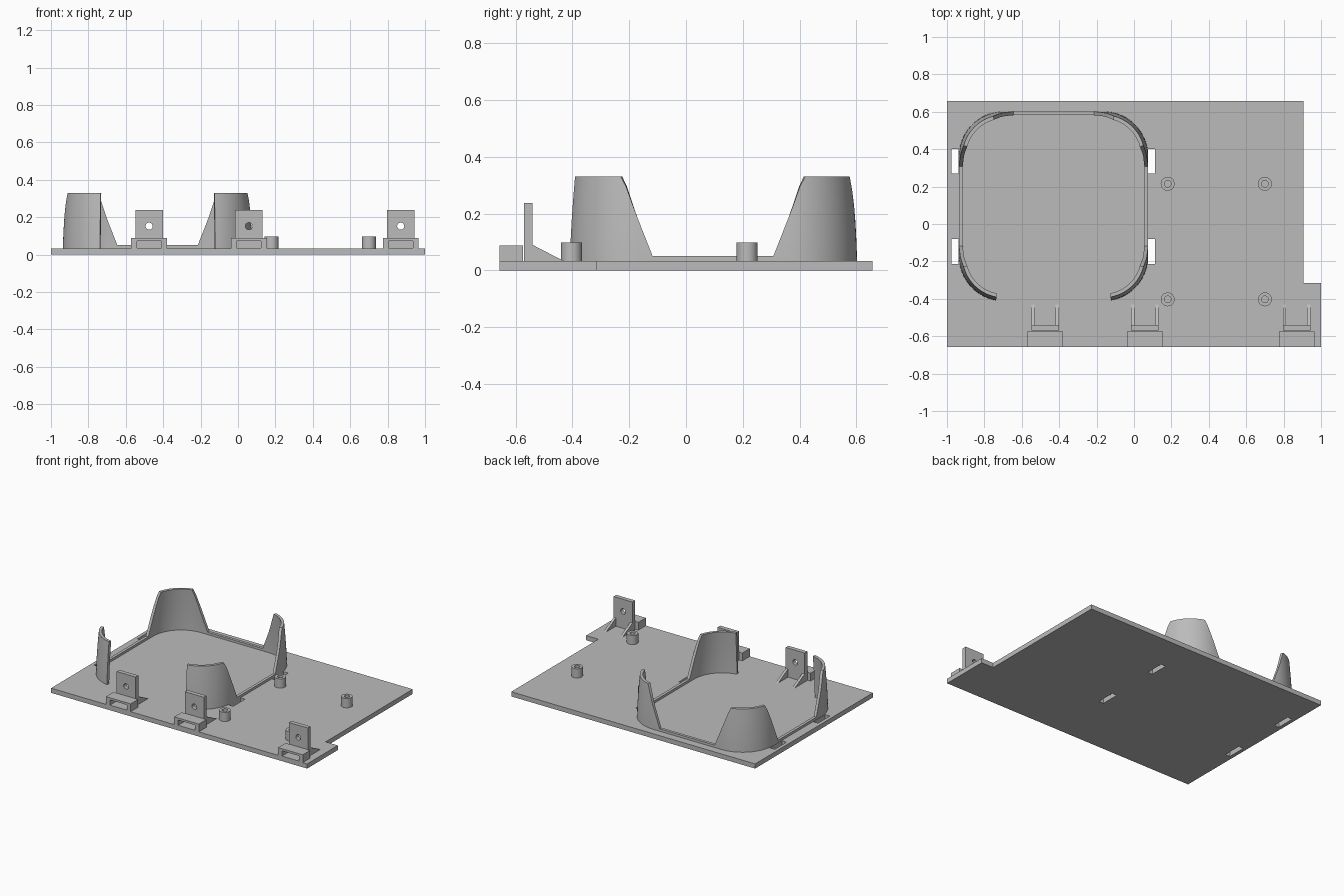
import bpy, bmesh, math
from mathutils import Vector

if "Cube" in bpy.data.objects:
    bpy.data.objects.remove(bpy.data.objects["Cube"])

grey = bpy.data.materials.new("plain grey")
grey.use_nodes = True
COLOUR = (0.5, 0.5, 0.5, 1)
grey.diffuse_color = COLOUR
grey.node_tree.nodes["Principled BSDF"].inputs["Base Color"].default_value = COLOUR

FLOOR = 0.033  # top of the base plate


def finish(name, bm):
    bmesh.ops.recalc_face_normals(bm, faces=bm.faces)
    mesh = bpy.data.meshes.new(name)
    bm.to_mesh(mesh)
    bm.free()
    mesh.materials.append(grey)
    obj = bpy.data.objects.new(name, mesh)
    bpy.context.collection.objects.link(obj)
    return obj


def extrude(name, points, offset):
    """Extrude a closed flat outline along a vector."""
    bm = bmesh.new()
    face = bm.faces.new([bm.verts.new(p) for p in points])
    new = bmesh.ops.extrude_face_region(bm, geom=[face])["geom"]
    verts = [g for g in new if isinstance(g, bmesh.types.BMVert)]
    bmesh.ops.translate(bm, verts=verts, vec=offset)
    return finish(name, bm)


def box(name, x0, x1, y0, y1, z0, z1):
    outline = [(x0, y0, z0), (x1, y0, z0), (x1, y1, z0), (x0, y1, z0)]
    return extrude(name, outline, (0, 0, z1 - z0))


def circle(radius, count=32):
    return [(radius * math.cos(math.tau * i / count),
             radius * math.sin(math.tau * i / count)) for i in range(count)]


def cut(target, cutter):
    """Subtract the cutter, then discard it."""
    mod = target.modifiers.new("cut", 'BOOLEAN')
    mod.operation = 'DIFFERENCE'
    mod.solver = 'EXACT'
    mod.object = cutter
    select(target)
    bpy.ops.object.modifier_apply(modifier=mod.name)
    bpy.data.objects.remove(cutter)


def select(obj):
    bpy.ops.object.select_all(action='DESELECT')
    obj.select_set(True)
    bpy.context.view_layer.objects.active = obj


def smooth(obj):
    select(obj)
    bpy.ops.object.shade_smooth_by_angle(angle=math.radians(30))


# Base plate with a narrower rear part and four slots
outline = [(-1, -0.657), (1, -0.657), (1, -0.315), (0.905, -0.315), (0.905, 0.657), (-1, 0.657)]
plate = extrude("base_plate", [(x, y, 0) for x, y in outline], (0, 0, FLOOR))
for x in (-0.975, 0.075):
    for y in (-0.213, 0.27):
        cut(plate, box("slot_cutter", x, x + 0.037, y, y + 0.132, -0.1, 0.1))

# Cradle: an open rounded-square rail rising into four leaning corner walls
CX, CY, HALF_X, HALF_Y, RADIUS = -0.43, 0.095, 0.506, 0.507, 0.24
LOW, HIGH, THICK, STEPS = 0.05, 0.33, 0.02, 6


def clamp(v):
    return max(0, min(1, v))


def cradle_path():
    """Half of the path, from the middle of the back round to the front end."""
    path = [(x, HALF_Y, 0, 1) for x in (0, 0.1, 0.215)]
    for sign in (1, -1):
        arc = []
        for i in range(19):
            a = math.radians(90 * i / 18)
            nx, ny = math.sin(a), math.cos(a)
            x = HALF_X - RADIUS + RADIUS * nx
            y = HALF_Y - RADIUS + RADIUS * ny
            if sign > 0 or x >= 0.288:
                arc.append((x, sign * y, nx, sign * ny))
        path += arc if sign > 0 else [(HALF_X, 0.2125, 1, 0), (HALF_X, -0.2125, 1, 0)] + arc[::-1]
    return path


def wall_top(x, y):
    t = clamp((abs(y) - 0.2125) / 0.11)
    if y > 0:
        t = min(t, clamp((abs(x) - 0.215) / 0.11))
    return LOW + (HIGH - LOW) * t


half = cradle_path()
path = [(-x, y, -nx, ny) for x, y, nx, ny in half[:0:-1]] + half
bm = bmesh.new()
rings = []
for x, y, nx, ny in path:
    top = wall_top(x, y)
    outer, inner = [], []
    for k in range(STEPS + 1):
        z = FLOOR + (top - FLOOR) * k / STEPS
        lean = 0.018 * ((z - FLOOR) / (HIGH - FLOOR)) ** 1.5
        for side, inset in ((outer, lean), (inner, lean + THICK)):
            side.append(bm.verts.new((CX + x - nx * inset, CY + y - ny * inset, z)))
    rings.append(outer + inner[::-1])
for a, b in zip(rings, rings[1:]):
    for i in range(len(a)):
        j = (i + 1) % len(a)
        bm.faces.new((a[i], a[j], b[j], b[i]))
for end in (rings[0], rings[-1]):
    bm.faces.new(end)
smooth(finish("cradle_wall", bm))

# Hollow mounting posts
for i, (x, y) in enumerate([(0.18, 0.215), (0.70, 0.215), (0.18, -0.403), (0.70, -0.403)]):
    post = extrude(f"mounting_post_{i + 1}",
                   [(x + u, y + v, FLOOR) for u, v in circle(0.037)], (0, 0, 0.065))
    hole = extrude("hole_cutter", [(x + u, y + v, FLOOR + 0.002) for u, v in circle(0.018)], (0, 0, 0.2))
    cut(post, hole)
    smooth(post)

# Front brackets: slotted block, drilled upright and two triangular ribs
for i, x in enumerate((-0.475, 0.058, 0.87)):
    n = i + 1
    block = box(f"bracket_block_{n}", x - 0.096, x + 0.096, -0.657, -0.574, FLOOR, 0.088)
    cut(block, box("slot_cutter", x - 0.066, x + 0.066, -0.7, -0.5, FLOOR + 0.003, 0.073))

    upright = box(f"bracket_upright_{n}", x - 0.074, x + 0.074, -0.57, -0.54, FLOOR, 0.238)
    hole = extrude("hole_cutter", [(x + u, -0.7, 0.152 + v) for u, v in circle(0.019)], (0, 0.3, 0))
    cut(upright, hole)
    smooth(upright)

    for side, rx in (("right", x - 0.074), ("left", x + 0.056)):
        profile = [(rx, -0.54, FLOOR), (rx, -0.43, FLOOR), (rx, -0.54, 0.09)]
        extrude(f"bracket_rib_{side}_{n}", profile, (0.018, 0, 0))
